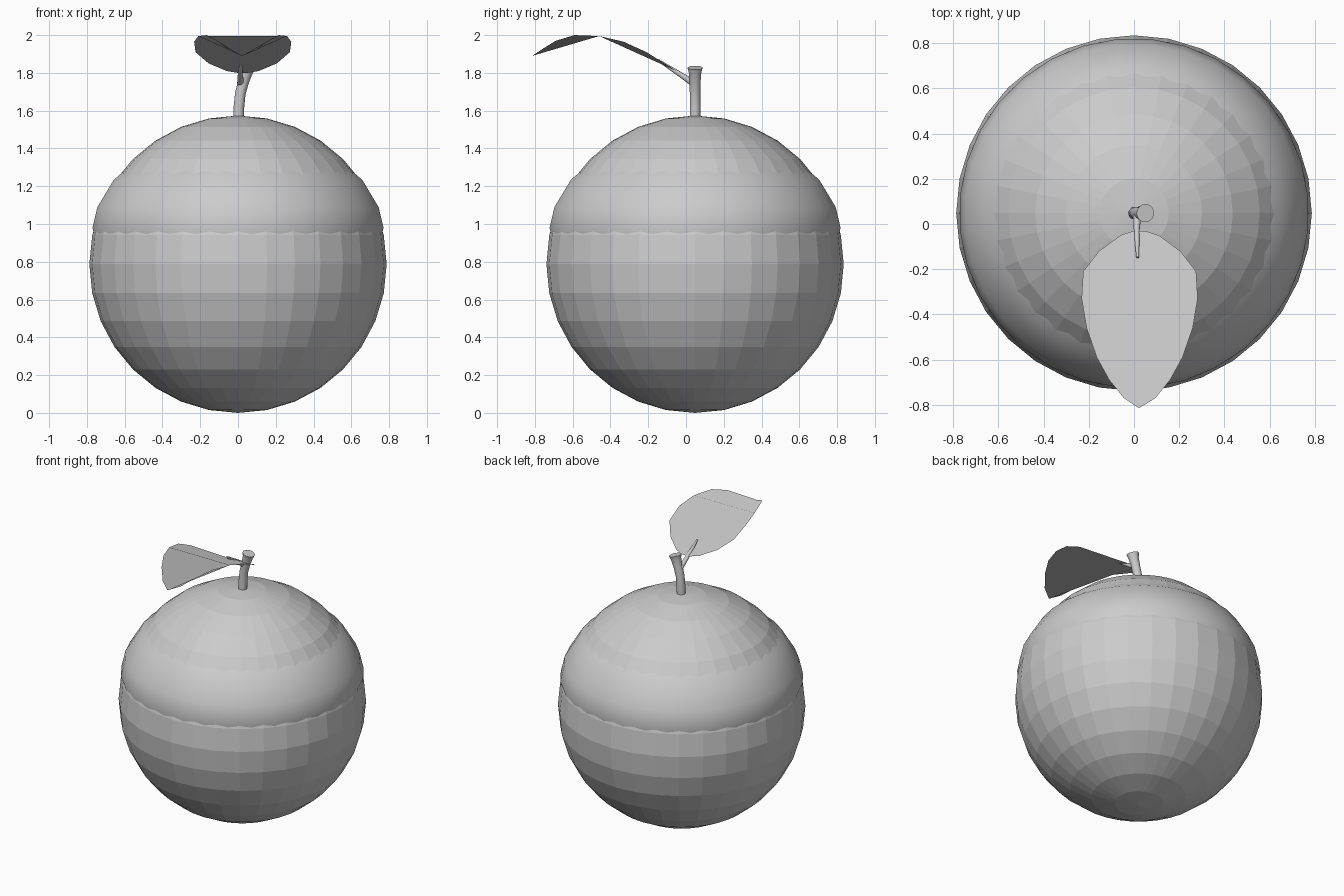
import bpy, bmesh, math
from mathutils import Vector

if "Cube" in bpy.data.objects:
    bpy.data.objects.remove(bpy.data.objects["Cube"])

CY, CZ, R = 0.048, 0.787, 0.787


def make(name, bm, smooth=False):
    bmesh.ops.recalc_face_normals(bm, faces=bm.faces)
    for f in bm.faces:
        f.smooth = smooth
    me = bpy.data.meshes.new(name)
    bm.to_mesh(me)
    bm.free()
    ob = bpy.data.objects.new(name, me)
    bpy.context.collection.objects.link(ob)
    return ob


def tube(name, path, sides):
    """Capped tube along (x, y, z, radius) points."""
    bm = bmesh.new()
    pts = [Vector(p[:3]) for p in path]
    rings = []
    for i, p in enumerate(pts):
        d = (pts[min(i + 1, len(pts) - 1)] - pts[max(i - 1, 0)]).normalized()
        u = d.cross(Vector((0.3, 1, 0) if abs(d.y) < 0.7 else (1, 0, 0))).normalized()
        v = d.cross(u)
        rings.append([bm.verts.new(p + path[i][3] * (u * math.cos(a) + v * math.sin(a)))
                      for a in (2 * math.pi * k / sides for k in range(sides))])
    for a, b in zip(rings, rings[1:]):
        for k in range(sides):
            n = (k + 1) % sides
            bm.faces.new((a[k], a[n], b[n], b[k]))
    bm.faces.new(rings[0][::-1])
    bm.faces.new(rings[-1])
    ob = make(name, bm, True)
    for f in ob.data.polygons:
        if len(f.vertices) > 4:
            f.use_smooth = False
    return ob


# Faceted fruit body
bm = bmesh.new()
bmesh.ops.create_uvsphere(bm, u_segments=32, v_segments=16, radius=R)
bmesh.ops.translate(bm, verts=bm.verts, vec=(0, CY, CZ))
make("fruit_body", bm)

# Smooth band swelling just through the upper skin
profile = [(0.755, 0.90), (0.774, 0.98), (0.748, 1.09), (0.66, 1.235), (0.60, 1.285)]
seg = 32
bm = bmesh.new()
rings = [[bm.verts.new((r * math.cos(a), CY + r * math.sin(a), z))
          for a in (2 * math.pi * (k + 0.5) / seg for k in range(seg))] for r, z in profile]
for a, b in zip(rings, rings[1:]):
    for k in range(seg):
        n = (k + 1) % seg
        bm.faces.new((a[k], a[n], b[n], b[k]))
make("shoulder_band", bm, True)

# Bent stem flaring at the cut end
tube("stem", [(0.003, CY, 1.54, 0.028), (0.005, CY, 1.62, 0.028), (0.012, CY, 1.69, 0.028),
              (0.028, CY, 1.75, 0.029), (0.043, CY, 1.80, 0.033), (0.050, CY, 1.827, 0.040)], 20)

# Leaf stalk
tube("leaf_stalk", [(0.014, 0.04, 1.745, 0.019), (0.012, -0.02, 1.785, 0.014),
                    (0.014, -0.09, 1.83, 0.010), (0.016, -0.148, 1.868, 0.006)], 10)

# Leaf: one thin arched outline, half-width / y / z from base to tip
half = [(0.025, -0.03, 1.80), (0.085, -0.05, 1.81), (0.18, -0.12, 1.85), (0.25, -0.21, 1.91),
        (0.257, -0.33, 1.965), (0.235, -0.46, 1.995), (0.19, -0.59, 2.0),
        (0.135, -0.69, 1.97), (0.07, -0.77, 1.92)]
outline = [(0.025 + w, y, z) for w, y, z in half] + [(0.022, -0.815, 1.89)]
outline += [(0.025 - w, y, z) for w, y, z in reversed(half)]
bm = bmesh.new()
bm.faces.new([bm.verts.new(p) for p in reversed(outline)])
make("leaf", bm)
